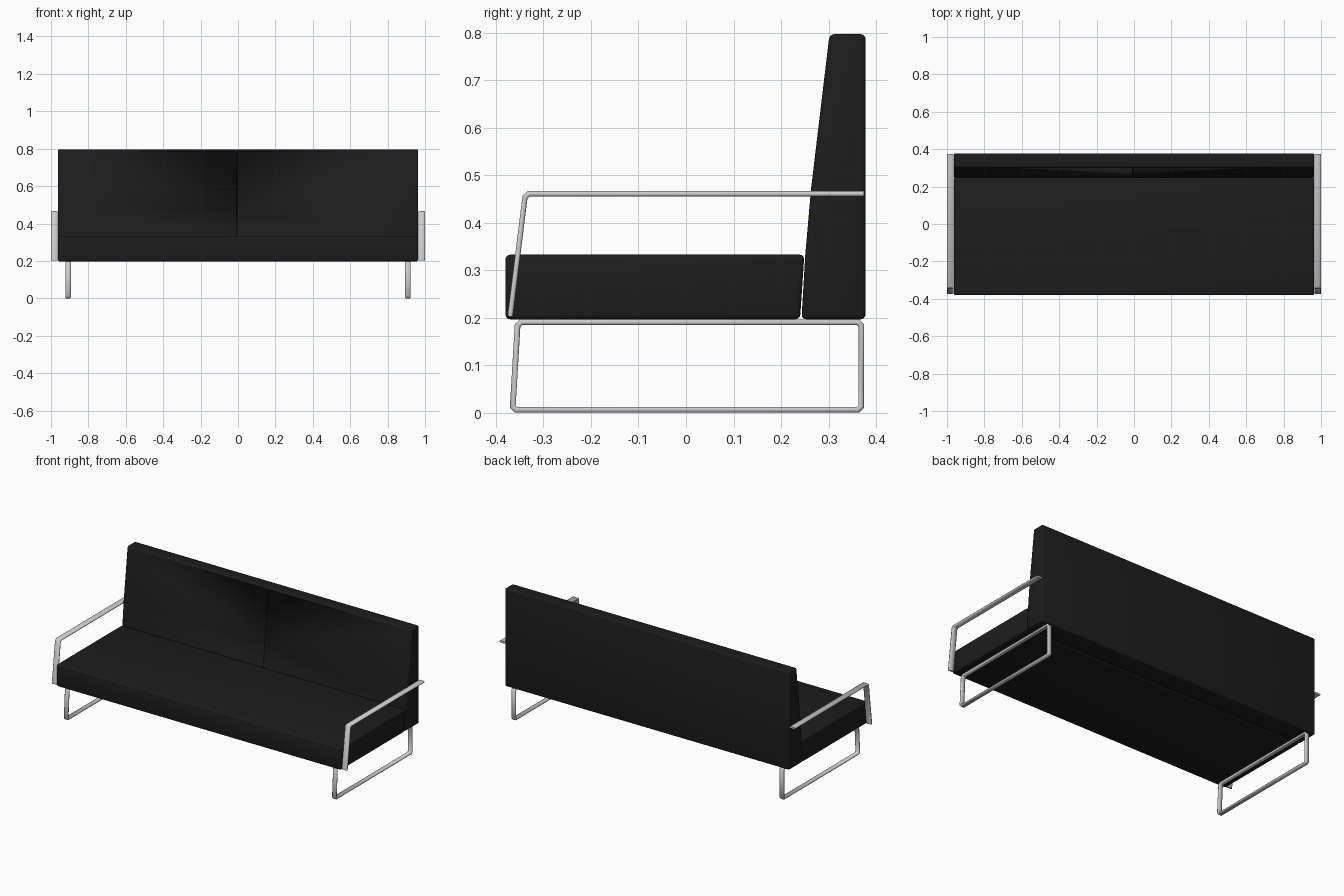
import bpy, bmesh, math
from mathutils import Vector

if "Cube" in bpy.data.objects:
    bpy.data.objects.remove(bpy.data.objects["Cube"])

black = bpy.data.materials.new("black_upholstery")
black.diffuse_color = (0.012, 0.012, 0.012, 1)
black.use_nodes = True
black.node_tree.nodes["Principled BSDF"].inputs["Base Color"].default_value = black.diffuse_color


def finish(name, bm, angle=35):
    bmesh.ops.recalc_face_normals(bm, faces=bm.faces[:])
    me = bpy.data.meshes.new(name)
    bm.to_mesh(me)
    bm.free()
    ob = bpy.data.objects.new(name, me)
    bpy.context.collection.objects.link(ob)
    bpy.ops.object.select_all(action='DESELECT')
    ob.select_set(True)
    bpy.context.view_layer.objects.active = ob
    bpy.ops.object.shade_smooth_by_angle(angle=math.radians(angle))
    return ob


def extrude_profile(name, pts, x0, x1, round_ends=0.0, soft=0.01):
    """Cushion: y-z profile extruded along x, with softened edges."""
    bm = bmesh.new()
    face = bm.faces.new([bm.verts.new((x0, y, z)) for y, z in pts])
    new = bmesh.ops.extrude_face_region(bm, geom=[face])["geom"]
    bmesh.ops.translate(bm, vec=(x1 - x0, 0, 0),
                        verts=[g for g in new if isinstance(g, bmesh.types.BMVert)])
    bmesh.ops.recalc_face_normals(bm, faces=bm.faces[:])
    edges = [e for e in bm.edges if e.calc_face_angle(0) > math.radians(30)]
    bmesh.ops.bevel(bm, geom=edges, offset=soft, segments=3, profile=0.5, affect='EDGES')
    ob = finish(name, bm)
    ob.data.materials.append(black)
    return ob


def chamfered(pts, closed, c=0.007):
    """Replace every corner of a y-z path by two nearby points."""
    pts = [Vector(p) for p in pts]
    out = []
    for i, p in enumerate(pts):
        if not closed and i in (0, len(pts) - 1):
            out.append(p)
            continue
        for q in (pts[i - 1], pts[(i + 1) % len(pts)]):
            out.append(p + (q - p).normalized() * c)
    return out


def flat_bar(name, path, x, width, thick, closed):
    """Flat bar with rounded edges swept along a y-z path."""
    pts = chamfered(path, closed)
    w, t, r = width / 2, thick / 2, thick * 0.3
    section = [(w, -t + r), (w, t - r), (w - r, t), (-w + r, t),
               (-w, t - r), (-w, -t + r), (-w + r, -t), (w - r, -t)]
    bm = bmesh.new()
    rings, n = [], len(pts)
    for i, p in enumerate(pts):
        a = pts[i - 1] if (closed or i > 0) else None
        b = pts[(i + 1) % n] if (closed or i < n - 1) else None
        dirs = [d.normalized() for d in ((p - a) if a else None, (b - p) if b else None) if d]
        tan = sum(dirs, Vector((0, 0))).normalized()
        nor = Vector((-tan.y, tan.x)) / max(tan.dot(dirs[0]), 0.3)
        rings.append([bm.verts.new((x + u, p.x + nor.x * v, p.y + nor.y * v))
                      for u, v in section])
    for i in range(n if closed else n - 1):
        r0, r1 = rings[i], rings[(i + 1) % n]
        for k in range(8):
            m = (k + 1) % 8
            bm.faces.new((r0[k], r0[m], r1[m], r1[k]))
    if not closed:
        bm.faces.new(rings[0])
        bm.faces.new(rings[-1])
    return finish(name, bm, 50)


# Seat cushion
extrude_profile("seat", [(-0.38, 0.197), (0.240, 0.197), (0.249, 0.333), (-0.38, 0.333)],
                -0.963, 0.963)

# Tapered backrest
back = extrude_profile("backrest", [(0.243, 0.197), (0.378, 0.197), (0.378, 0.797),
                                    (0.302, 0.797), (0.263, 0.47), (0.251, 0.333)],
                       -0.963, 0.963)

# Centre seam in the front of the backrest
bm = bmesh.new()
bmesh.ops.create_cube(bm, size=1)
for v in bm.verts:
    z = 0.333 if v.co.z < 0 else 0.787
    front = 0.252 if v.co.z < 0 else 0.301
    v.co = (v.co.x * 0.004 - 0.005, front + (0.007 if v.co.y > 0 else -0.05), z)
cutter = finish("seam_cutter", bm)
cutter.hide_render = True
cutter.hide_set(True)
cut = back.modifiers.new("seam", 'BOOLEAN')
cut.operation = 'DIFFERENCE'
cut.object = cutter

# Armrests and sled legs, one of each per side
for side, s in (("left", -1), ("right", 1)):
    flat_bar(side + "_armrest", [(0.375, 0.461), (-0.338, 0.461), (-0.370, 0.203)],
             s * 0.982, 0.036, 0.011, False)
    flat_bar(side + "_sled_leg", [(0.369, 0.191), (-0.354, 0.191), (-0.365, 0.0065),
                                  (0.369, 0.0065)],
             s * 0.908, 0.028, 0.012, True)
